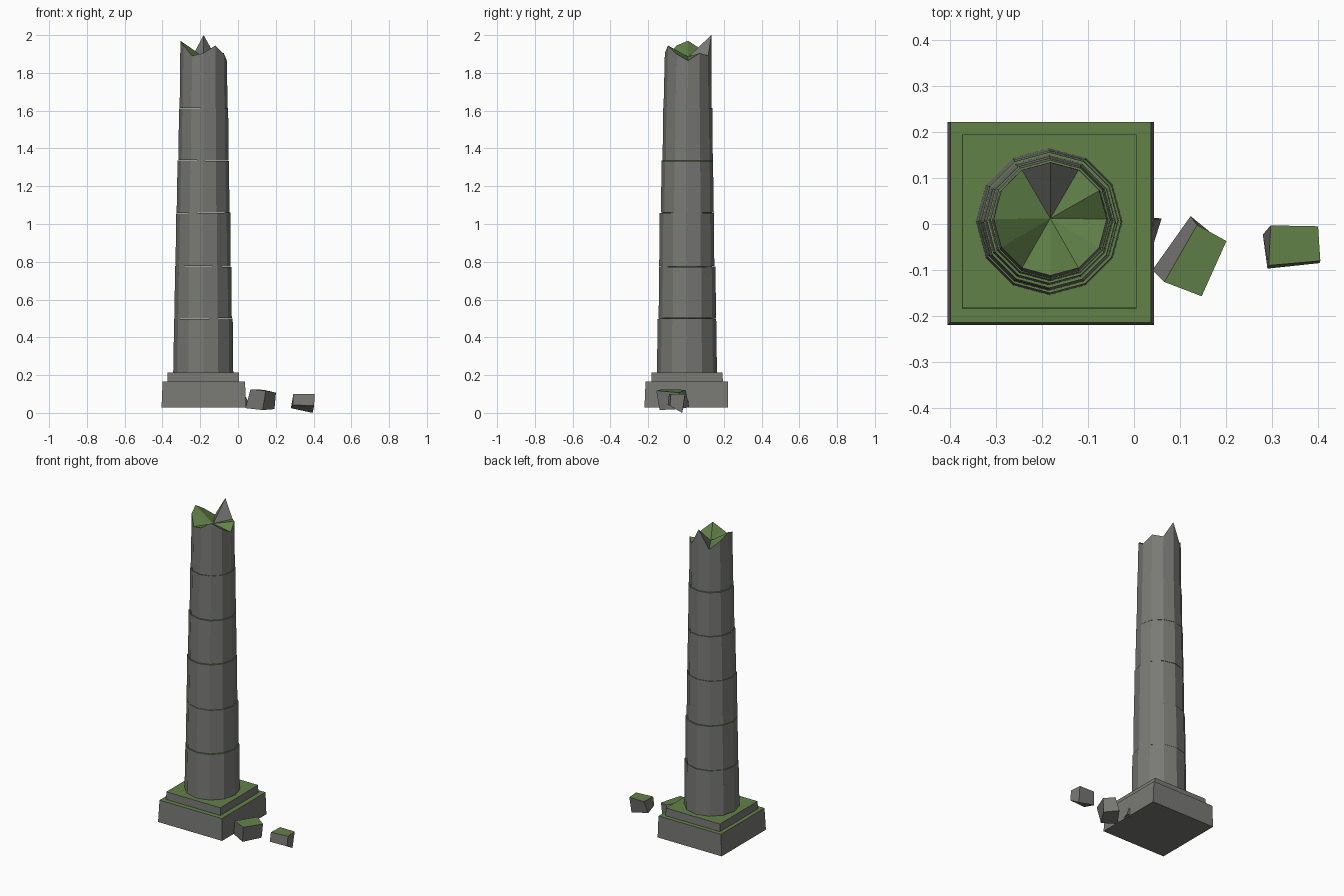
import bpy, bmesh, math
from mathutils import Vector

old = bpy.data.objects.get("Cube")
if old:
    bpy.data.objects.remove(old, do_unlink=True)


def make_material(name, rgb):
    mat = bpy.data.materials.new(name)
    mat.use_nodes = True
    color = (*rgb, 1.0)
    mat.diffuse_color = color
    mat.node_tree.nodes["Principled BSDF"].inputs["Base Color"].default_value = color
    return mat


MATERIALS = [make_material("weathered stone", (0.19, 0.19, 0.18)),
             make_material("moss green", (0.12, 0.22, 0.065))]


def finish(name, bm):
    """Flat shaded stone, with moss on every face that looks upward."""
    bmesh.ops.recalc_face_normals(bm, faces=bm.faces)
    bm.normal_update()
    for face in bm.faces:
        face.material_index = 1 if face.normal.z > 0.6 else 0
    mesh = bpy.data.meshes.new(name)
    bm.to_mesh(mesh)
    bm.free()
    for mat in MATERIALS:
        mesh.materials.append(mat)
    obj = bpy.data.objects.new(name, mesh)
    bpy.context.collection.objects.link(obj)
    return obj


def loft(name, bottom, top, peak=None):
    """Join two matching rings; the top is a cap or a fan around a peak."""
    bm = bmesh.new()
    low = [bm.verts.new(p) for p in bottom]
    high = [bm.verts.new(p) for p in top]
    count = len(low)
    bm.faces.new(low[::-1])
    centre = bm.verts.new(peak) if peak else None
    for i in range(count):
        j = (i + 1) % count
        bm.faces.new((low[i], low[j], high[j], high[i]))
        if centre:
            bm.faces.new((high[i], high[j], centre))
    if not centre:
        bm.faces.new(high)
    return finish(name, bm)


def rectangle(x0, x1, y0, y1, z):
    return [(x0, y0, z), (x1, y0, z), (x1, y1, z), (x0, y1, z)]


def ring(x, y, z, radius, tilt=0.0):
    points = []
    for i in range(12):
        a = math.radians(30 * i)
        points.append(Vector((x + radius * math.cos(a), y + radius * math.sin(a),
                              z + tilt * math.cos(a))))
    return points


# Stepped base
loft("plinth", rectangle(-0.405, 0.043, -0.22, 0.222, 0.028),
     rectangle(-0.399, 0.037, -0.214, 0.222, 0.165))
loft("upper_step", rectangle(-0.374, 0.006, -0.184, 0.195, 0.16),
     rectangle(-0.373, 0.005, -0.183, 0.194, 0.213))

# Tapering column drums, each a little out of line
levels = [0.21, 0.50, 0.777, 1.06, 1.337, 1.615]
radii = [0.159, 0.152, 0.146, 0.140, 0.133, 0.127]
shifts = [(-0.184, 0.005), (-0.185, 0.007), (-0.185, 0.004),
          (-0.185, 0.007), (-0.183, 0.009)]
for i, (x, y) in enumerate(shifts):
    tilt = 0.002 * (-1) ** i
    loft(f"column_drum_{i + 1}", ring(x, y, levels[i], radii[i], -tilt),
         ring(x + 0.001, y, levels[i + 1] - 0.002, radii[i + 1] + 0.003, tilt))

# Broken top drum with a jagged rim
rim = ring(-0.182, 0.011, 0, 0.123)
heights = [1.865, 1.905, 1.89, 2.0, 1.885, 1.93,
           1.97, 1.945, 1.89, 1.905, 1.945, 1.90]
for point, z in zip(rim, heights):
    point.z = z
loft("broken_top_drum", ring(-0.182, 0.008, levels[5], radii[5]), rim,
     peak=(-0.182, 0.012, 1.885))

# Fallen fragments beside the base
loft("near_fragment",
     [(0.04, -0.10, 0.025), (0.13, -0.14, 0.015), (0.193, -0.04, 0.02), (0.123, 0.017, 0.03)],
     [(0.066, -0.126, 0.125), (0.147, -0.157, 0.118), (0.201, -0.037, 0.107), (0.137, -0.002, 0.122)])
loft("far_fragment",
     [(0.29, -0.097, 0.042), (0.403, -0.085, 0.038), (0.395, -0.02, 0.0), (0.28, -0.023, 0.025)],
     [(0.293, -0.09, 0.1), (0.405, -0.08, 0.1), (0.4, -0.005, 0.1), (0.297, -0.003, 0.1)])
loft("small_chip",
     [(0.025, -0.045, 0.035), (0.042, -0.045, 0.035), (0.06, 0.012, 0.035), (0.025, 0.015, 0.035)],
     [(0.025, -0.04, 0.085), (0.038, -0.04, 0.085), (0.042, 0.01, 0.085), (0.025, 0.012, 0.085)])
